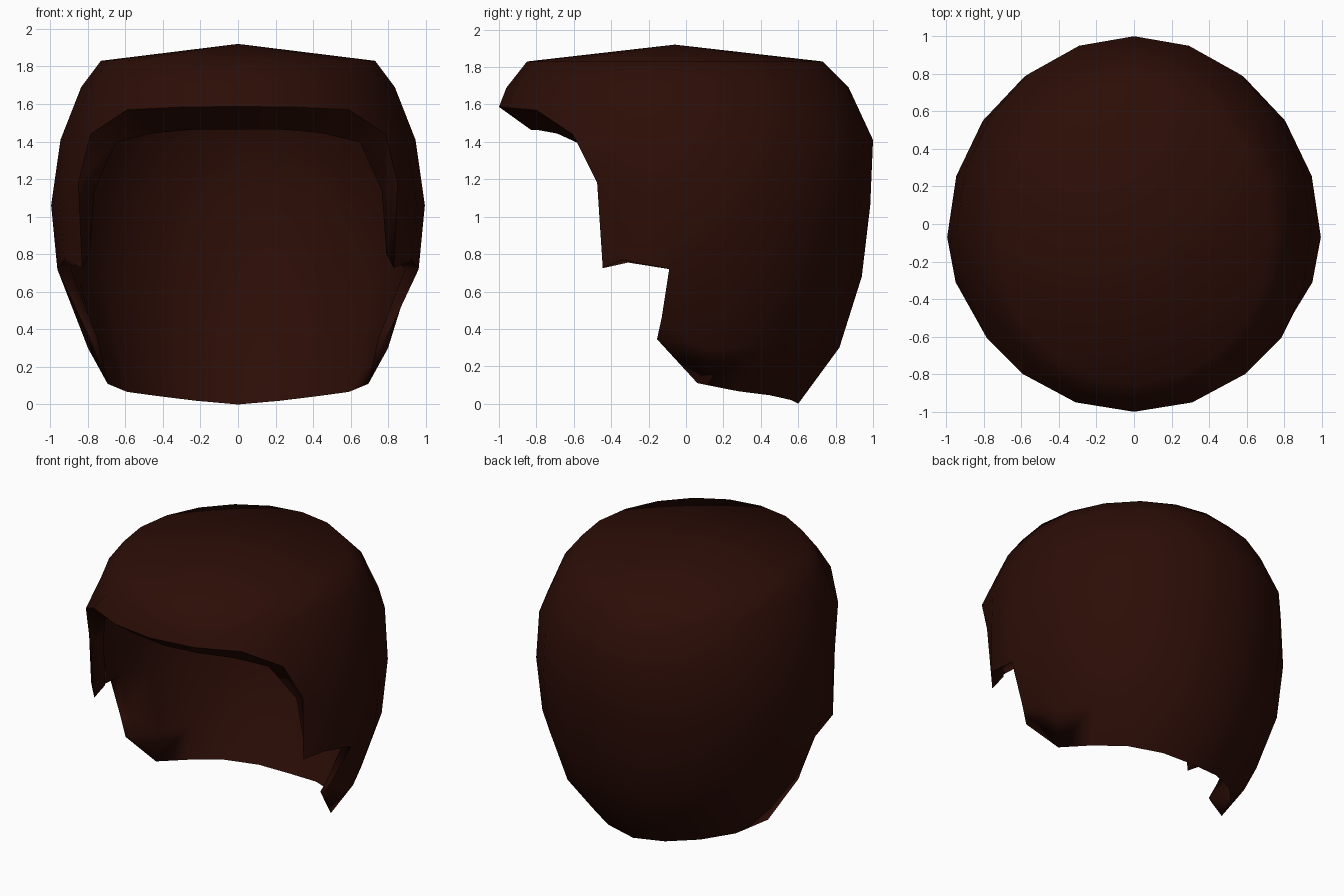
import bpy, bmesh, math

if "Cube" in bpy.data.objects:
    bpy.data.objects.remove(bpy.data.objects["Cube"])

COLS = 10  # columns per half, from back centre (0) to front centre (10)

# Rings from crown to nape: z, centre y, half width, half depth, last column
RINGS = [
    (1.83, -0.06, 0.73, 0.79, 10),
    (1.69, -0.045, 0.835, 0.915, 10),
    (1.41, -0.035, 0.945, 1.035, 10),
    (1.06, -0.07, 0.995, 1.055, 7),
    (0.68, -0.09, 0.965, 1.03, 7),
    (0.30, -0.13, 0.84, 0.95, 5),
    (0.00, -0.18, 0.73, 0.78, 5),
]
# Hairline points that leave the plain rings: (ring, column) -> position
HAIRLINE = {
    (2, 7): (0.785, -0.605, 1.44), (2, 8): (0.59, -0.80, 1.57),
    (2, 9): (0.31, -0.95, 1.583), (2, 10): (0, -1.0, 1.587),
    (3, 6): (0.95, -0.31, 1.07), (3, 7): (0.85, -0.475, 1.18),
    (4, 6): (0.925, -0.345, 0.77), (4, 7): (0.83, -0.445, 0.725),
    (4, 5): (0.962, -0.09, 0.72), (5, 5): (0.84, -0.13, 0.46),
    (6, 5): (0.785, -0.155, 0.345),
}
NAPE_Z = [0.0, 0.02, 0.045, 0.067, 0.11]
# Inner rim, following the hairline from the fringe centre to the ear notch
INNER_RIM = {
    (2, 10): (0, -0.83, 1.465), (2, 9): (0.25, -0.79, 1.463),
    (2, 8): (0.45, -0.69, 1.445), (2, 7): (0.65, -0.58, 1.395),
    (3, 7): (0.765, -0.43, 1.14), (4, 7): (0.79, -0.38, 0.80),
    (4, 6): (0.86, -0.31, 0.755), (4, 5): (0.89, -0.08, 0.72),
    (5, 5): (0.79, -0.10, 0.46), (6, 5): (0.745, -0.13, 0.35),
}
RIM = list(INNER_RIM)


def outer_point(r, c):
    if (r, c) in HAIRLINE:
        return HAIRLINE[r, c]
    z, cy, rx, ry, _ = RINGS[r]
    if r == 6:
        z = NAPE_Z[c]
    a = math.pi * c / COLS
    return (rx * math.sin(a), cy + ry * math.cos(a), z)


def inner_point(r, c):
    if (r, c) in INNER_RIM:
        return INNER_RIM[r, c]
    x, y, z = outer_point(r, c)
    if r == 6:               # the nape edge tapers to nothing
        return (x, y, z)
    s = 0.92
    return (x * s, -0.06 + (y + 0.06) * s, z - (0.07 if r < 2 else 0.02))


bm = bmesh.new()

# Both halves: outer cap, inner lining and the lip joining them
for side in (1, -1):
    def vert(p):
        return bm.verts.new((p[0] * side, p[1], p[2]))

    def face(*vs):
        bm.faces.new(vs if side == 1 else vs[::-1])

    layers = []
    for point, crown, flip in ((outer_point, 1.92, False), (inner_point, 1.84, True)):
        apex = vert((0, -0.06, crown))
        grid = {(r, c): vert(point(r, c))
                for r, ring in enumerate(RINGS) for c in range(ring[4] + 1)}
        layers.append(grid)
        polys = [(apex, grid[0, c + 1], grid[0, c]) for c in range(COLS)]
        for r in range(len(RINGS) - 1):
            for c in range(RINGS[r + 1][4]):
                polys.append((grid[r, c], grid[r, c + 1], grid[r + 1, c + 1], grid[r + 1, c]))
        for p in polys:
            face(*(p[::-1] if flip else p))
    out, inn = layers
    for p, q in zip(RIM, RIM[1:]):
        face(out[p], inn[p], inn[q], out[q])
        bm.edges.get((out[p], out[q])).smooth = False
    face(out[6, 5], inn[6, 5], out[6, 4])

bmesh.ops.remove_doubles(bm, verts=bm.verts[:], dist=1e-4)
for f in bm.faces:
    f.smooth = True
bmesh.ops.recalc_face_normals(bm, faces=bm.faces[:])
for e in bm.edges:
    if len(e.link_faces) == 2 and e.calc_face_angle(0) > 2.0:
        e.smooth = False

mesh = bpy.data.meshes.new("hair_cap")
bm.to_mesh(mesh)
bm.free()
hair = bpy.data.objects.new("hair_cap", mesh)
bpy.context.collection.objects.link(hair)

mat = bpy.data.materials.new("dark_brown")
mat.diffuse_color = (0.025, 0.004, 0.002, 1)
mat.use_nodes = True
mat.node_tree.nodes["Principled BSDF"].inputs["Base Color"].default_value = mat.diffuse_color
mesh.materials.append(mat)
